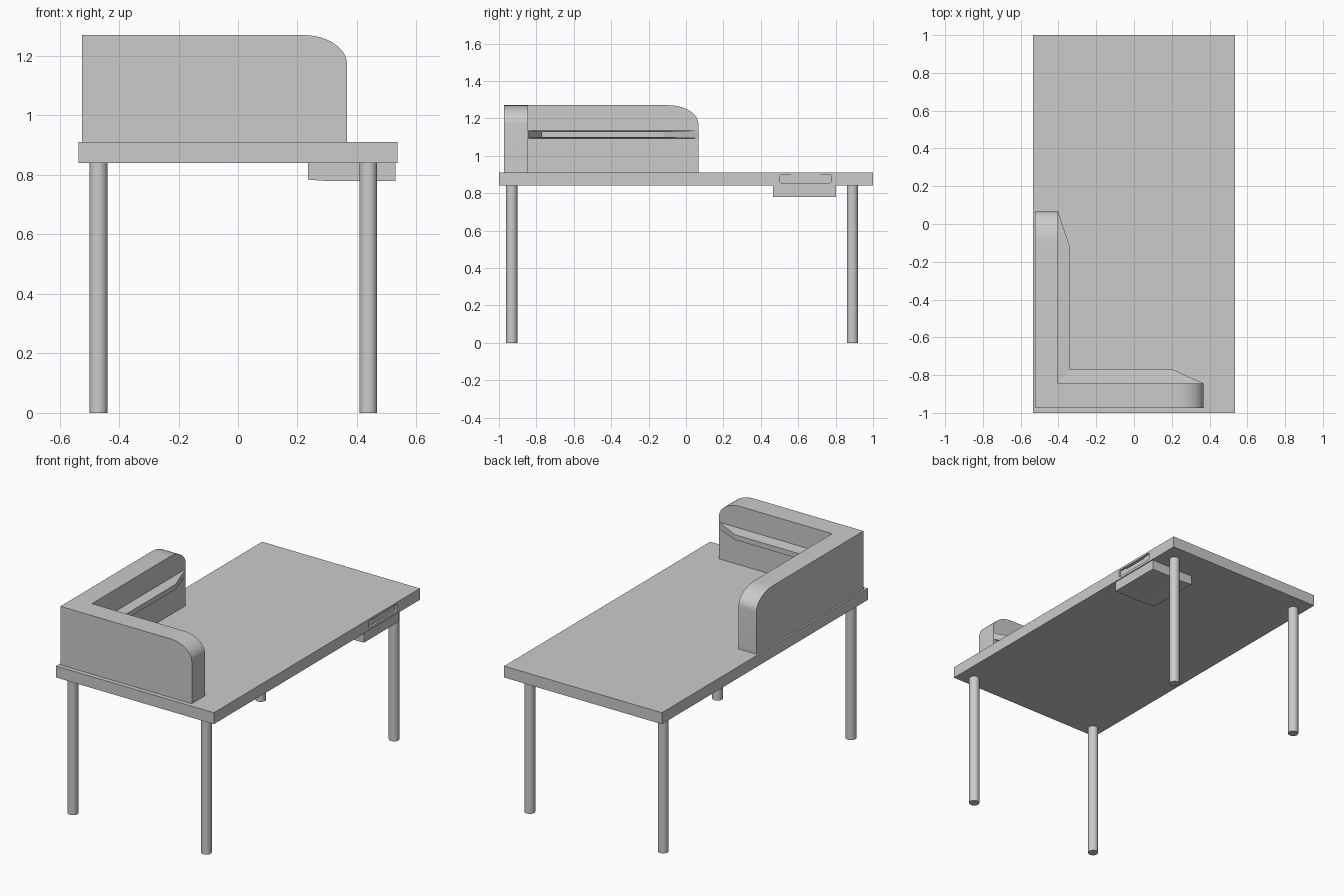
import bpy, bmesh, math
from mathutils import Vector

if "Cube" in bpy.data.objects:
    bpy.data.objects.remove(bpy.data.objects["Cube"])


def make(name, verts, faces):
    me = bpy.data.meshes.new(name)
    me.from_pydata(verts, [], faces)
    bm = bmesh.new()
    bm.from_mesh(me)
    bmesh.ops.recalc_face_normals(bm, faces=bm.faces)
    bm.to_mesh(me)
    bm.free()
    ob = bpy.data.objects.new(name, me)
    bpy.context.collection.objects.link(ob)
    return ob


def prism(name, base, offset):
    """Extrude a closed outline along an offset vector."""
    n = len(base)
    verts = [Vector(p) for p in base]
    verts += [p + Vector(offset) for p in verts]
    sides = [(i, (i + 1) % n, (i + 1) % n + n, i + n) for i in range(n)]
    return make(name, verts, [tuple(range(n)), tuple(range(n, 2 * n))] + sides)


def smooth(ob):
    bpy.ops.object.select_all(action='DESELECT')
    ob.select_set(True)
    bpy.context.view_layer.objects.active = ob
    bpy.ops.object.shade_smooth_by_angle(angle=math.radians(30))


# Table top
X, Z0, Z1 = 0.536, 0.84, 0.91
top = prism("table_top", [(-X, -1, Z0), (X, -1, Z0), (X, 1, Z0), (-X, 1, Z0)], (0, 0, Z1 - Z0))

# Rounded shallow slot in the right edge
r, slot = 0.008, []
for cy, cz, a in ((0.769, 0.89, 0), (0.511, 0.89, 90), (0.511, 0.863, 180), (0.769, 0.863, 270)):
    for k in range(4):
        t = math.radians(a + 30 * k)
        slot.append((X - 0.012, cy + r * math.cos(t), cz + r * math.sin(t)))
cutter = prism("slot_cutter", slot, (0.05, 0, 0))
cutter.hide_render = True
cutter.hide_set(True)
mod = top.modifiers.new("slot", 'BOOLEAN')
mod.object = cutter
mod.solver = 'EXACT'

# Finger lip along the top of the slot
prism("drawer_lip", [(X - 0.013, 0.56, 0.892), (X - 0.013, 0.72, 0.892),
                     (X - 0.004, 0.72, 0.892), (X - 0.004, 0.56, 0.892)], (0, 0, 0.006))

# Drawer box under the top
prism("drawer_box", [(0.236, 0.465, Z0), (0.236, 0.465, 0.784), (0.31, 0.465, 0.779),
                     (0.53, 0.465, 0.779), (0.53, 0.465, Z0)], (0, 0.338, 0))

# Legs
for xn, x in (("left", -0.469), ("right", 0.438)):
    for yn, y in (("front", -0.932), ("back", 0.89)):
        bpy.ops.mesh.primitive_cylinder_add(vertices=32, radius=0.03, depth=Z0,
                                            location=(x, y, Z0 / 2))
        leg = bpy.context.object
        leg.name = f"{yn}_{xn}_leg"
        smooth(leg)

# L-shaped privacy screen: outer/inner pairs run up one end, round the corner, down the other
XO, XI, YO, YI = -0.525, -0.402, -0.973, -0.844
XE, YE, H, N = 0.367, 0.066, 1.27, 12
arc = [(1 - math.cos(math.pi / 2 * k / N), math.sin(math.pi / 2 * k / N)) for k in range(N + 1)]
pairs = [((XE, YO, Z1), (XE, YI, Z1))]
pairs += [((XE - 0.145 * u, YO, H - 0.1 + 0.1 * v), (XE - 0.145 * u, YI, H - 0.1 + 0.1 * v)) for u, v in arc]
corner = len(pairs)
pairs.append(((XO, YO, H), (XI, YI, H)))
pairs += [((XO, YE - 0.16 * u, H - 0.1 + 0.1 * v), (XI, YE - 0.16 * u, H - 0.1 + 0.1 * v))
          for u, v in reversed(arc)]
pairs.append(((XO, YE, Z1), (XI, YE, Z1)))
end = len(pairs) - 1
pairs.append(((XO, YO, Z1), (XI, YI, Z1)))
base = end + 1
verts = [p for pair in pairs for p in pair]
faces = [(2 * i, 2 * i + 1, 2 * i + 3, 2 * i + 2) for i in range(end)]
for s in (0, 1):
    faces.append([2 * i + s for i in range(corner + 1)] + [2 * base + s])
    faces.append([2 * i + s for i in range(corner, end + 1)] + [2 * base + s])
faces += [(0, 1, 2 * base + 1, 2 * base), (2 * end, 2 * end + 1, 2 * base + 1, 2 * base)]
smooth(make("privacy_screen", verts, faces))

# Mitred shelf inside the screen, slightly thinner at its free edge
root = [(XI, YE), (XI, YI), (XE, YI)]
edge = [(-0.34, -0.12), (-0.34, -0.77), (0.205, -0.77)]
sv = [(x, y, z) for pts, zs in ((root, (1.135, 1.093)), (edge, (1.129, 1.098)))
      for z in zs for x, y in pts]
sf = [(a, a + 1, b + 1, b) for i in (0, 1)
      for a, b in ((i, 6 + i), (3 + i, 9 + i), (6 + i, 9 + i), (i, 3 + i))]
sf += [(0, 3, 9, 6), (2, 5, 11, 8)]
make("screen_shelf", sv, sf)
